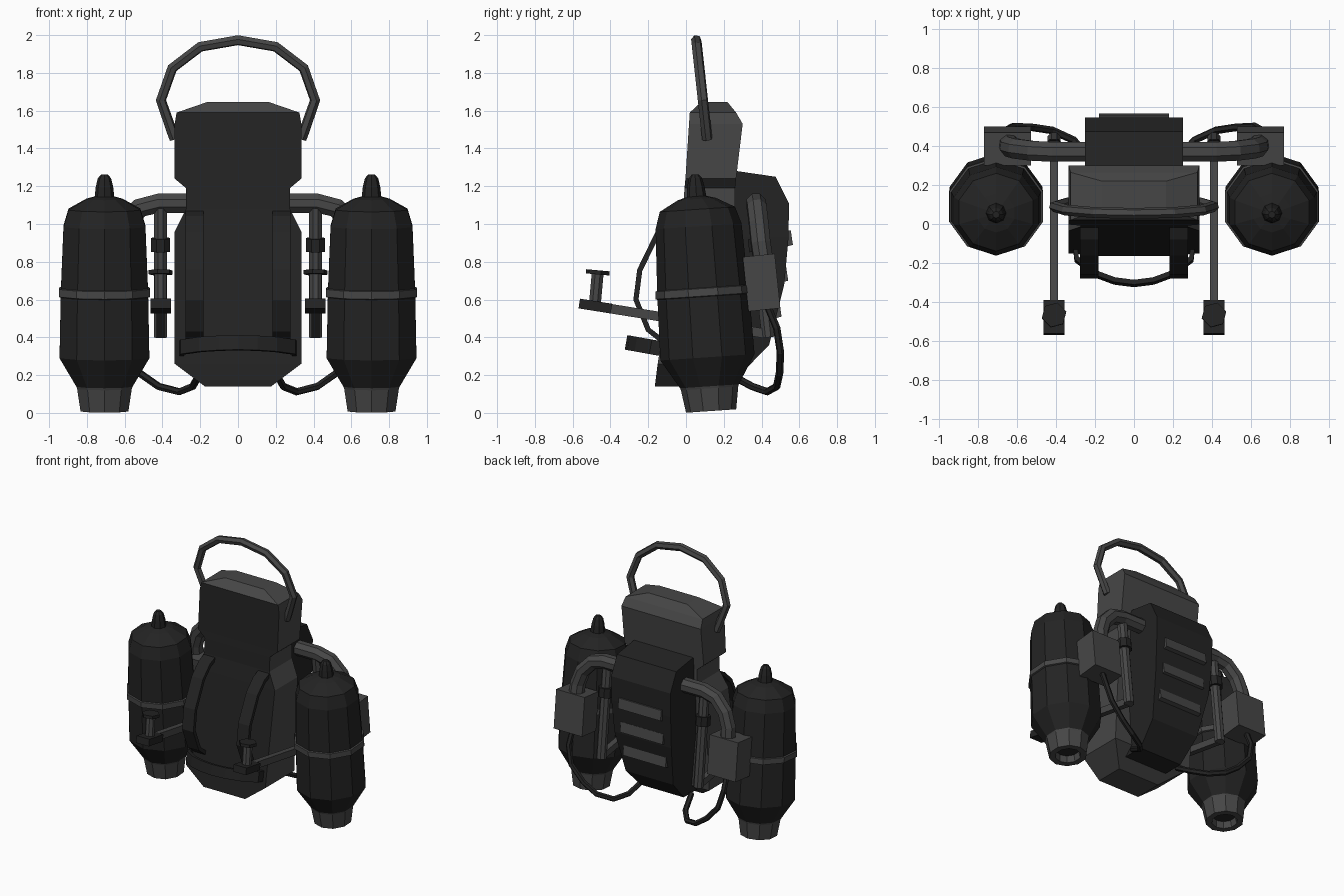
import bpy, bmesh, math
from mathutils import Vector, Matrix

if "Cube" in bpy.data.objects:
    bpy.data.objects.remove(bpy.data.objects["Cube"])


def material(name, v):
    m = bpy.data.materials.new(name)
    m.diffuse_color = (v, v, v, 1)
    m.use_nodes = True
    m.node_tree.nodes["Principled BSDF"].inputs["Base Color"].default_value = m.diffuse_color
    return m


DARK = material("dark charcoal", 0.017)
GREY = material("mid grey", 0.062)


def loft(name, rings, mats, caps=True, rule=None):
    """Skin a list of equal-sized point rings into one flat-shaded mesh."""
    bm = bmesh.new()
    rows = [[bm.verts.new(p) for p in ring] for ring in rings]
    n = len(rows[0])
    for a, b in zip(rows, rows[1:]):
        for i in range(n):
            bm.faces.new((a[i], a[(i + 1) % n], b[(i + 1) % n], b[i]))
    if caps:
        bm.faces.new(rows[0])
        bm.faces.new(rows[-1])
    bmesh.ops.recalc_face_normals(bm, faces=bm.faces)
    bm.normal_update()
    if rule:
        for f in bm.faces:
            f.material_index = rule(f)
    me = bpy.data.meshes.new(name)
    bm.to_mesh(me)
    bm.free()
    for m in mats:
        me.materials.append(m)
    ob = bpy.data.objects.new(name, me)
    bpy.context.collection.objects.link(ob)
    return ob


def tangent(pts, i):
    return (pts[min(i + 1, len(pts) - 1)] - pts[max(i - 1, 0)]).normalized()


def tube(name, path, r, mat, sides=8):
    pts = [Vector(p) for p in path]
    rings, t0 = [], tangent(pts, 0)
    u = t0.orthogonal().normalized()
    for i, p in enumerate(pts):
        t = tangent(pts, i)
        u = t0.rotation_difference(t) @ u
        v, t0 = t.cross(u), t
        rings.append([p + r * (math.cos(a) * u + math.sin(a) * v)
                      for a in (2 * math.pi * (k + .5) / sides for k in range(sides))])
    return loft(name, rings, [mat])


def ribbon(name, path, across, width, thick, mat):
    """Flat band following a path, width measured along the across axis."""
    pts, w = [Vector(p) for p in path], Vector(across).normalized()
    rings = []
    for i, p in enumerate(pts):
        d = tangent(pts, i).cross(w).normalized() * thick / 2
        h = w * width / 2
        rings.append([p + h + d, p - h + d, p - h - d, p + h - d])
    return loft(name, rings, [mat])


def lathe(name, profile, xf, mat, sides=10, caps=True):
    rings = []
    for r, z in profile:
        rings.append([xf @ Vector((r * math.sin(2 * math.pi * k / sides),
                                   r * math.cos(2 * math.pi * k / sides), z))
                      for k in range(sides)])
    return loft(name, rings, [mat], caps)


# Torso frame: half width, front y, back y at each height; front faces are padded dark
sections = [(.14, .175, -.165, .05), (.26, .335, -.15, .2), (.96, .335, -.035, .24),
            (1.08, .275, -.015, .26), (1.19, .275, -.008, .26), (1.24, .335, -.003, .265),
            (1.53, .335, .016, .30), (1.59, .325, .02, .265), (1.645, .165, .08, .22)]
loft("torso_frame",
     [[(-w, a, z), (w, a, z), (w, b, z), (-w, b, z)] for z, w, a, b in sections],
     [GREY, DARK],
     rule=lambda f: int(f.normal.y < -.9 and f.calc_center_median().z < 1.57))

# Rear pack, tapering downward
pack = [(.2, .18, .05, .285), (.36, .2, .1, .44), (.68, .24, .15, .52), (.93, .25, .2, .543),
        (1.11, .25, .2, .545), (1.25, .25, .2, .475), (1.28, .25, .2, .27)]
loft("rear_pack",
     [[(-w, a, z), (w, a, z), (w, b, z), (-w, b, z)] for z, w, a, b in pack], [DARK])

# Wedge vents on the rear pack
for i, (y, z) in enumerate([(.545, .92), (.52, .73), (.485, .54)]):
    prof = [(y - .03, z + .045), (y + .01, z + .045), (y + .021, z - .03), (y - .03, z - .045)]
    loft(f"rear_vent_{i + 1}", [[(x, a, b) for a, b in prof] for x in (-.18, .18)], [GREY])

# Carry hoop over the top
half = [(.335, 1.45), (.35, 1.49), (.408, 1.655), (.348, 1.825), (.2, 1.938)]
hoop = [(-x, z) for x, z in half] + [(0, 1.973)] + [(x, z) for x, z in reversed(half)]
tube("top_hoop", [(x, .11 - (z - 1.47) * .11, z) for x, z in hoop], .028, GREY, 6)

# Waist belt
belt = [(.3, -.12), (.295, -.18), (.2, -.255), (.1, -.292), (0, -.305)]
belt = [(-x, y) for x, y in belt] + [(x, y) for x, y in reversed(belt[:-1])]
ribbon("waist_belt", [(x, y, .345 - (y + .16) * .18) for x, y in belt],
       (0, .18, 1), .078, .025, DARK)

for s, side in ((1, "left"), (-1, "right")):
    # Shoulder strap
    strap = [(0, 1.06), (-.07, 1.03), (-.15, .95), (-.245, .755), (-.265, .6), (-.2, .44), (-.11, .37)]
    ribbon("shoulder_strap_" + side, [(s * .23, y, z) for y, z in strap],
           (1, 0, 0), .095, .028, DARK)

    # Fuel tank, leaning slightly forward
    xf = Matrix.Translation((s * .707, .133, .01)) @ Matrix.Rotation(math.radians(3.9), 4, 'X')
    lathe("tank_" + side, [(.155, .13), (.25, .285), (.243, .63), (.228, .98), (.2, 1.07),
                           (.1, 1.125), (.045, 1.14)], xf, DARK)
    lathe("tank_cap_" + side, [(.055, 1.11), (.046, 1.19), (.035, 1.235), (.018, 1.255)], xf, DARK, 8)
    lathe("tank_band_" + side, [(.24, .605), (.254, .61), (.252, .65), (.238, .655)], xf, GREY)
    lathe("nozzle_" + side, [(.157, .135), (.152, .12), (.133, 0), (.09, 0), (.08, .06)], xf, GREY)
    lathe("nozzle_core_" + side, [(.082, .05), (.08, .055)], xf, DARK)

    # Feed pipe from the pack to the control box
    tube("feed_pipe_" + side, [(s * x, y, z) for x, y, z in
         [(.2, .37, 1.11), (.42, .37, 1.11), (.52, .375, 1.085), (.6, .385, 1.0),
          (.635, .395, .9), (.64, .41, .8)]], .055, GREY)

    # Control box behind the tank
    c = Matrix.Translation((s * .648, .4, .69)) @ Matrix.Rotation(math.radians(6), 4, 'X')
    loft("control_box_" + side,
         [[c @ Vector((x * .12, y * .085, z * .145))
           for x, y in ((-1, -1), (1, -1), (1, 1), (-1, 1))] for z in (-1, 1)], [GREY])

    # Hanging rod with a collar
    top, low = Vector((s * .41, .36, 1.09)), Vector((s * .41, .435, .4))
    tube("rod_" + side, [top, low], .037, GREY)
    tube("rod_collar_" + side, [top.lerp(low, .24), top.lerp(low, .34)], .055, DARK)

    # Control arm with grip block, stick and knob
    ribbon("control_arm_" + side, [(s * .41, .42, .42), (s * .41, -.45, .56)],
           (1, 0, 0), .042, .05, GREY)
    ribbon("grip_block_" + side, [(s * .41, -.395, .552), (s * .41, -.565, .579)],
           (1, 0, 0), .108, .052, DARK)
    tube("grip_stick_" + side, [(s * .41, -.483, .57), (s * .41, -.468, .735)], .034, GREY)
    tube("grip_knob_" + side, [(s * .41, -.468, .733), (s * .41, -.466, .755)], .065, DARK, 6)

    # Hose from the control box to the torso base
    tube("hose_" + side, [(s * x, y, z) for x, y, z in
         [(.65, .43, .57), (.655, .48, .45), (.62, .5, .32), (.52, .495, .21), (.42, .48, .14),
          (.31, .43, .112), (.24, .35, .14), (.2, .22, .21)]], .02, DARK, 6)
